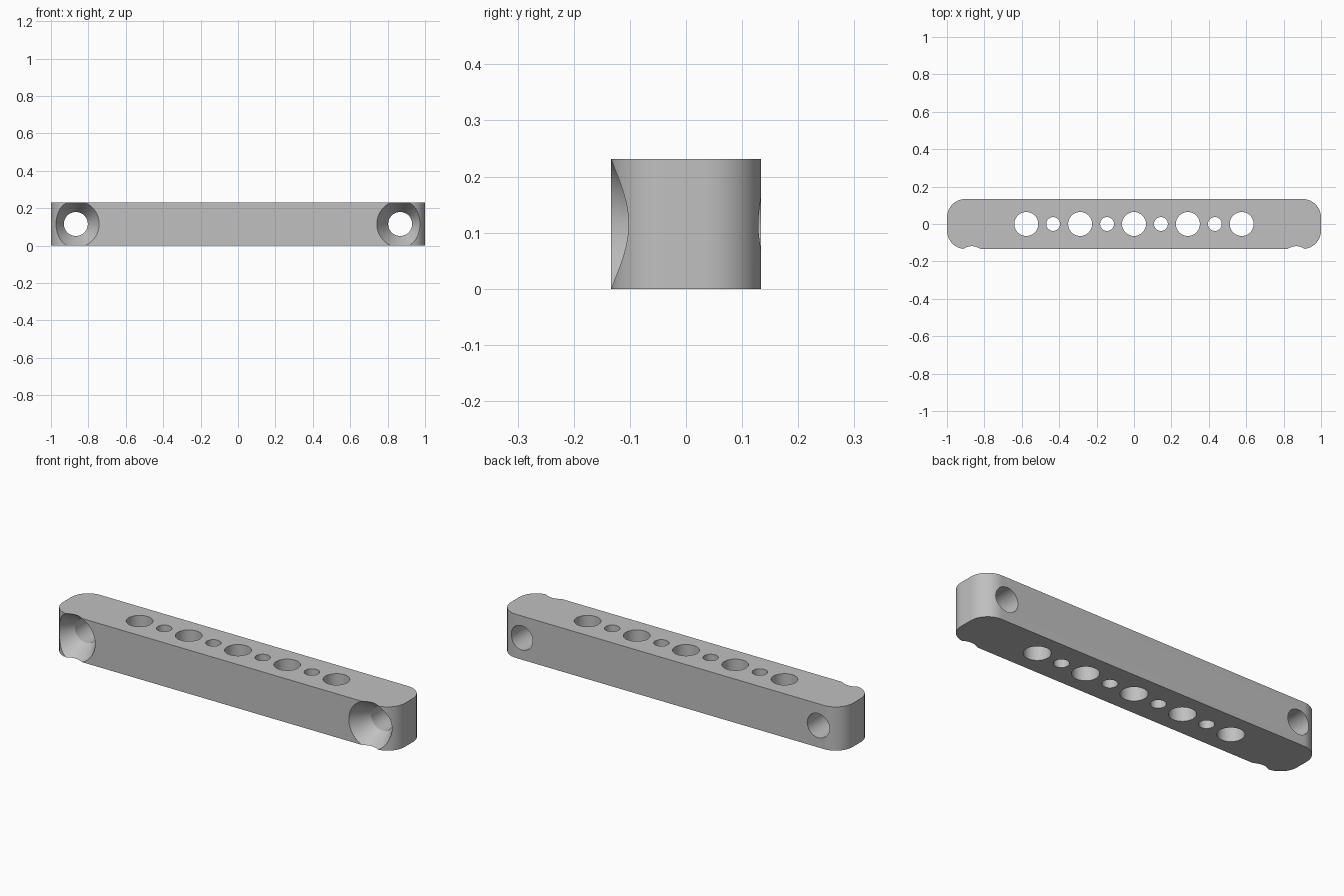
import bpy, bmesh
from math import cos, sin, pi, radians

default = bpy.data.objects.get("Cube")
if default:
    bpy.data.objects.remove(default, do_unlink=True)

HALF_X, HALF_Y, HEIGHT, CORNER = 1.0, 0.134, 0.231, 0.1
MID_Z = HEIGHT / 2
SIDES = 64

grey = bpy.data.materials.new("plain grey")
grey.use_nodes = True
COLOUR = (0.53, 0.53, 0.53, 1)
grey.diffuse_color = COLOUR
grey.node_tree.nodes["Principled BSDF"].inputs["Base Color"].default_value = COLOUR


def make_object(name, bm):
    bmesh.ops.recalc_face_normals(bm, faces=bm.faces)
    mesh = bpy.data.meshes.new(name)
    bm.to_mesh(mesh)
    bm.free()
    mesh.materials.append(grey)
    obj = bpy.data.objects.new(name, mesh)
    bpy.context.collection.objects.link(obj)
    return obj


def lathe(bm, stations, place):
    """Closed round solid from (position along axis, radius) stations."""
    rings = [[bm.verts.new(place(t, r * cos(2 * pi * i / SIDES), r * sin(2 * pi * i / SIDES)))
              for i in range(SIDES)] for t, r in stations]
    for a, b in zip(rings, rings[1:]):
        for i in range(SIDES):
            j = (i + 1) % SIDES
            bm.faces.new((a[i], a[j], b[j], b[i]))
    bm.faces.new(rings[0])
    bm.faces.new(rings[-1])


# Bar: rounded rectangle extruded upwards
bm = bmesh.new()
outline = []
STEPS = 20
for quarter, (sx, sy) in enumerate([(1, 1), (-1, 1), (-1, -1), (1, -1)]):
    for i in range(STEPS + 1):
        a = (quarter + i / STEPS) * pi / 2
        outline.append(bm.verts.new((sx * (HALF_X - CORNER) + CORNER * cos(a),
                                     sy * (HALF_Y - CORNER) + CORNER * sin(a), 0)))
base = bm.faces.new(outline)
top = bmesh.ops.extrude_face_region(bm, geom=[base])
bmesh.ops.translate(bm, vec=(0, 0, HEIGHT),
                    verts=[v for v in top["geom"] if isinstance(v, bmesh.types.BMVert)])
bar = make_object("mounting_bar", bm)

# Cutter: alternating large and small vertical holes, countersunk holes at the ends
bm = bmesh.new()
for n in range(-4, 5):
    radius = 0.064 if n % 2 == 0 else 0.037
    lathe(bm, [(-0.1, radius), (HEIGHT + 0.1, radius)],
          lambda t, u, v: (0.144 * n + u, v, t))
SINK, SLOPE, DEPTH = 0.064, 0.61, 0.1
for side in (-1, 1):
    lathe(bm, [(-HALF_Y - 0.04, SINK + SLOPE * (DEPTH + 0.04)),
               (-HALF_Y + DEPTH, SINK), (HALF_Y + 0.1, SINK)],
          lambda t, u, v: (side * 0.867 + u, t, MID_Z + v))
cutter = make_object("hole_cutter", bm)
cutter.hide_render = True

# Cut the holes, then drop the cutter
cut = bar.modifiers.new("holes", "BOOLEAN")
cut.operation = "DIFFERENCE"
cut.solver = "EXACT"
cut.object = cutter
bpy.ops.object.select_all(action="DESELECT")
bar.select_set(True)
bpy.context.view_layer.objects.active = bar
bpy.ops.object.modifier_apply(modifier=cut.name)
bpy.data.objects.remove(cutter, do_unlink=True)
bpy.ops.object.shade_smooth_by_angle(angle=radians(20))
